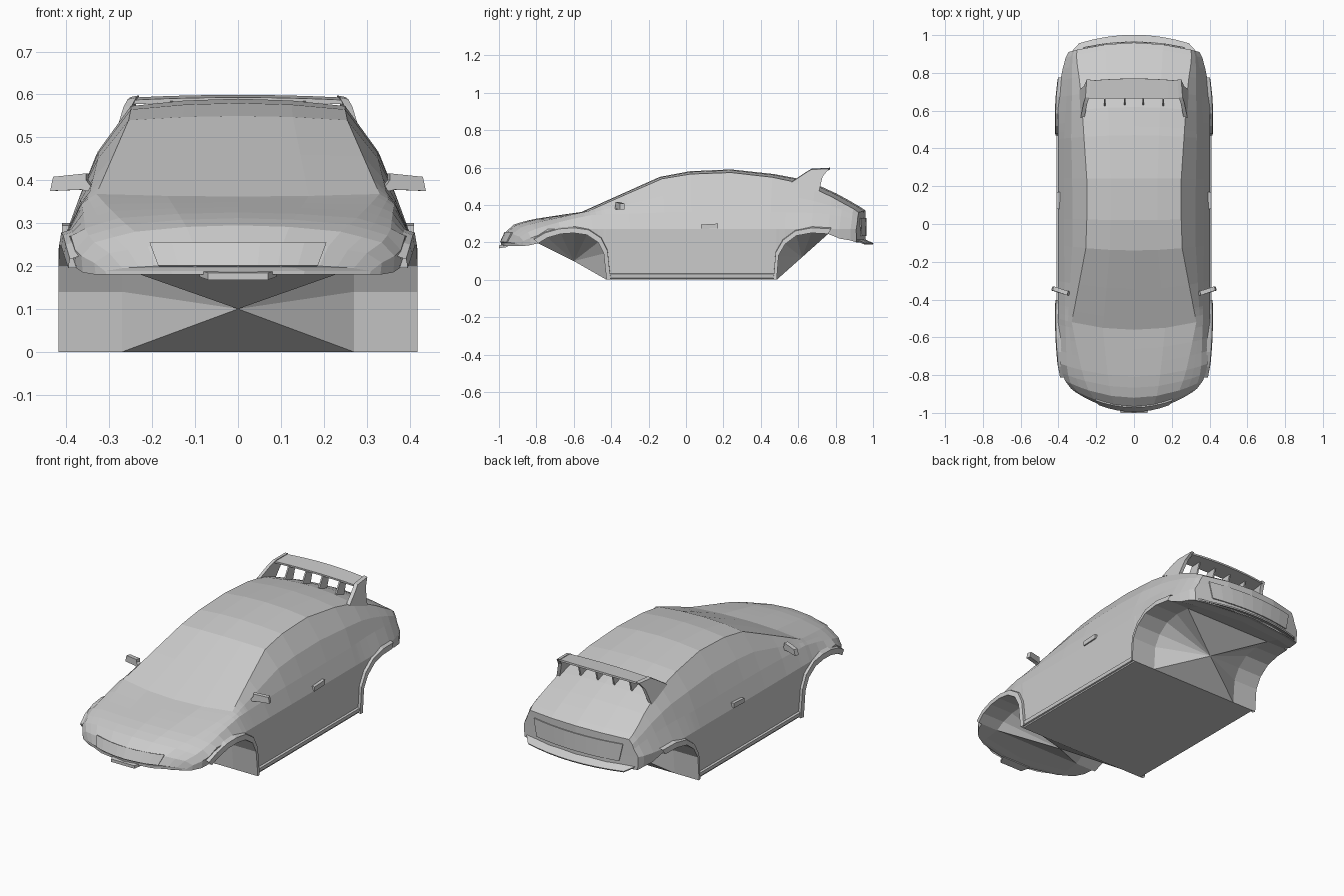
import bpy, bmesh
from mathutils import Vector

if "Cube" in bpy.data.objects:
    bpy.data.objects.remove(bpy.data.objects["Cube"])


def build(name, faces, mirror=True):
    """Mesh from lists of corner points, optionally mirrored over x = 0."""
    bm = bmesh.new()
    sides = (1, -1) if mirror else (1,)
    for s in sides:
        for f in faces:
            bm.faces.new([bm.verts.new((p[0] * s, p[1], p[2])) for p in f])
    bmesh.ops.remove_doubles(bm, verts=bm.verts, dist=0.0004)
    bmesh.ops.recalc_face_normals(bm, faces=bm.faces)
    me = bpy.data.meshes.new(name)
    bm.to_mesh(me)
    bm.free()
    ob = bpy.data.objects.new(name, me)
    bpy.context.collection.objects.link(ob)
    return ob


def prism(base, off):
    """Faces of a polygon pushed along an offset."""
    a = [Vector(p) for p in base]
    b = [p + Vector(off) for p in a]
    n = len(a)
    return [a, b[::-1]] + [[a[i], a[(i + 1) % n], b[(i + 1) % n], b[i]] for i in range(n)]


def ribbon(name, half, edge_a, edge_b, thick, n=8):
    """Curved strip across the car between two edges, with thickness."""
    ts = [-1 + 2 * i / n for i in range(n + 1)]
    a = [(t * half[0], *edge_a(t)) for t in ts]
    b = [(t * half[1], *edge_b(t)) for t in ts]
    ob = build(name, [[a[i], a[i + 1], b[i + 1], b[i]] for i in range(n)], False)
    m = ob.modifiers.new("thickness", 'SOLIDIFY')
    m.thickness, m.offset = thick, 0


# Body shape: y, bow, centre z, crease x/z, belt x/z, widest x
KEYS = [
    (-.89, .10, .200, .19, .200, .27, .195, .31),
    (-.87, .095, .255, .21, .245, .30, .23, .335),
    (-.83, .09, .295, .24, .280, .335, .255, .365),
    (-.77, .07, .320, .27, .305, .355, .28, .387),
    (-.62, .06, .345, .305, .340, .36, .32, .40),
    (-.50, .06, .362, .33, .368, .365, .345, .402),
    (-.11, .03, .550, .255, .540, .37, .36, .403),
    (.03, .01, .580, .25, .565, .37, .36, .403),
    (.24, 0, .590, .25, .573, .37, .36, .403),
    (.45, -.02, .565, .265, .548, .37, .36, .403),
    (.60, -.03, .535, .275, .515, .36, .36, .403),
    (.72, -.04, .485, .285, .465, .355, .355, .397),
    (.82, -.05, .425, .30, .410, .345, .34, .378),
    (.88, -.05, .390, .305, .380, .335, .325, .362),
    (.91, -.05, .370, .30, .360, .325, .31, .347),
]
# Lower edge of the side, including both wheel arches
FRONT_ARCH = [(-.79, .195), (-.74, .225), (-.67, .245), (-.60, .25), (-.53, .24),
              (-.47, .20), (-.44, .14), (-.425, 0)]
REAR_ARCH = [(.485, 0), (.495, .13), (.53, .19), (.59, .235), (.67, .25), (.76, .245)]
EDGE = ([(-.89, .18), (-.87, .18), (-.83, .185)] + FRONT_ARCH +
        [(-.3, 0), (-.11, 0), (.03, 0), (.24, 0), (.45, 0)] + REAR_ARCH +
        [(.82, .22), (.88, .21), (.91, .20)])
# keep the windscreen base crease
EDGE.append((-.50, .22))
EDGE.sort()


def params(y):
    for a, b in zip(KEYS, KEYS[1:]):
        if y <= b[0] + 1e-6:
            t = max(0, (y - a[0]) / (b[0] - a[0]))
            return [p + (q - p) * t for p, q in zip(a, b)]
    return list(KEYS[-1])


def section(y, zbot):
    """Half cross-section from roof centre to floor centre."""
    _, bow, zc, xc, zcr, xs, zs, xw = params(y)
    zw = min(.27, zbot + (zs - zbot) * .55) if y < -.75 else .27
    pts = [(0, zc), (xc / 2, zc + (zcr - zc) / 4), (xc, zcr),
           ((xc + xs) / 2 + .08 * max(0, zcr - zs), (zcr + zs) / 2),
           (xs, zs), (xw, zw), (xw - .003, zbot), (min(.27, xw * .8), zbot), (0, zbot)]
    flat = -.8 < y < .77
    return [Vector((x, y - (0 if i > 5 and flat else bow * (1 - (x / xw) ** 2)), z))
            for i, (x, z) in enumerate(pts)]


# Body shell: sides, roof, floor and wheel wells
secs = [section(*e) for e in EDGE]
faces = []
for a, b in zip(secs, secs[1:]):
    y = (a[6].y + b[6].y) / 2
    in_arch = -.79 < y < -.425 or .485 < y < .76
    for i in range(7 if in_arch else 8):
        faces.append([a[i], a[i + 1], b[i + 1], b[i]])
# Sloping panel between each pair of wells
for arch, hub in ((FRONT_ARCH, (0, -.60, .10)), (REAR_ARCH, (0, .62, .12))):
    ring = [s for s in secs if arch[0][0] - .001 < s[6].y < arch[-1][0] + .001]
    loop = [ring[0][8]] + [s[7] for s in ring] + [ring[-1][8]]
    faces += [[p, q, Vector(hub)] for p, q in zip(loop, loop[1:])]
# Bowed nose and tail faces
for s, k in ((secs[0], KEYS[0]), (secs[-1], KEYS[-1])):
    rows = []
    for i in range(2, 7):
        row = []
        for t in (1, .5, 0):
            x = s[i].x * t
            z = k[2] + (k[4] - k[2]) * t * t if i == 2 else s[i].z
            row.append(Vector((x, k[0] - k[1] * (1 - (x / k[7]) ** 2), z)))
        rows.append(row)
    for r, q in zip(rows, rows[1:]):
        faces += [[r[j], r[j + 1], q[j + 1], q[j]] for j in (0, 1)]
build("body_shell", faces)

# Flared wheel arch trims
for name, arch, cy in (("front_arch_trim", FRONT_ARCH, -.61), ("rear_arch_trim", REAR_ARCH, .63)):
    rings = []
    for y, z in arch:
        w = params(y)[7]
        oy, oz = cy + (y - cy) * 1.12, .02 + (z - .02) * 1.12
        oz = max(oz, 0)
        rings.append([Vector((w - .01, y, z)), Vector((w + .016, y, z)),
                      Vector((w + .012, oy, oz)), Vector((w - .012, oy, oz + .008))])
    build(name, [[a[i], a[i + 1], b[i + 1], b[i]] for a, b in zip(rings, rings[1:]) for i in range(3)])

# Sills and door handles
build("sill", prism([(.39, -.425, .005), (.408, -.425, .01), (.41, -.425, .03), (.39, -.425, .038)], (0, .91, 0)))
build("door_handle", prism([(.38, .08, .27), (.38, .17, .275), (.38, .17, .30), (.38, .08, .295)], (.03, 0, 0)))

# Door mirrors
build("door_mirror", prism([(.325, -.36, .37), (.36, -.352, .378), (.432, -.33, .375),
                            (.425, -.33, .408), (.348, -.355, .416), (.348, -.355, .40)], (.006, -.022, 0)))

# Nose details: grille panel, chin plate
ribbon("grille_panel", (.205, .185),
       lambda t: (-.967 + .037 * t * t, .253), lambda t: (-.991 + .035 * t * t, .20), .008)
build("chin_plate", prism([(-.09, -.955, .175), (-.07, -1, .168), (.07, -1, .168), (.09, -.955, .175)],
                          (0, 0, .016)), False)

# Tail details: panel and bumper lip
ribbon("tail_panel", (.27, .25),
       lambda t: (.962 - .03 * t * t, .33), lambda t: (.963 - .026 * t * t, .235), .006)
ribbon("rear_bumper_lip", (.335, .29),
       lambda t: (.95 - .045 * t * t, .215), lambda t: (1.0 - .045 * t * t, .192), .008)

# Roof spoiler: blade, end plates, fins
ribbon("spoiler_blade", (.245, .24),
       lambda t: (.665, .588 - .006 * t * t), lambda t: (.77 - .012 * t * t, .594 - .006 * t * t), .010)
build("spoiler_end_plate", prism([(.262, .565, .525), (.247, .64, .575), (.237, .67, .593),
                                  (.23, .765, .598), (.245, .73, .555), (.27, .71, .47)], (.02, 0, -.004)))
fins = []
for x in (.05, .155):
    fins += prism([(x - .004, .625, .525), (x - .004, .66, .584), (x - .004, .72, .586), (x - .004, .69, .49)],
                  (.008, 0, 0))
build("spoiler_fins", fins)
